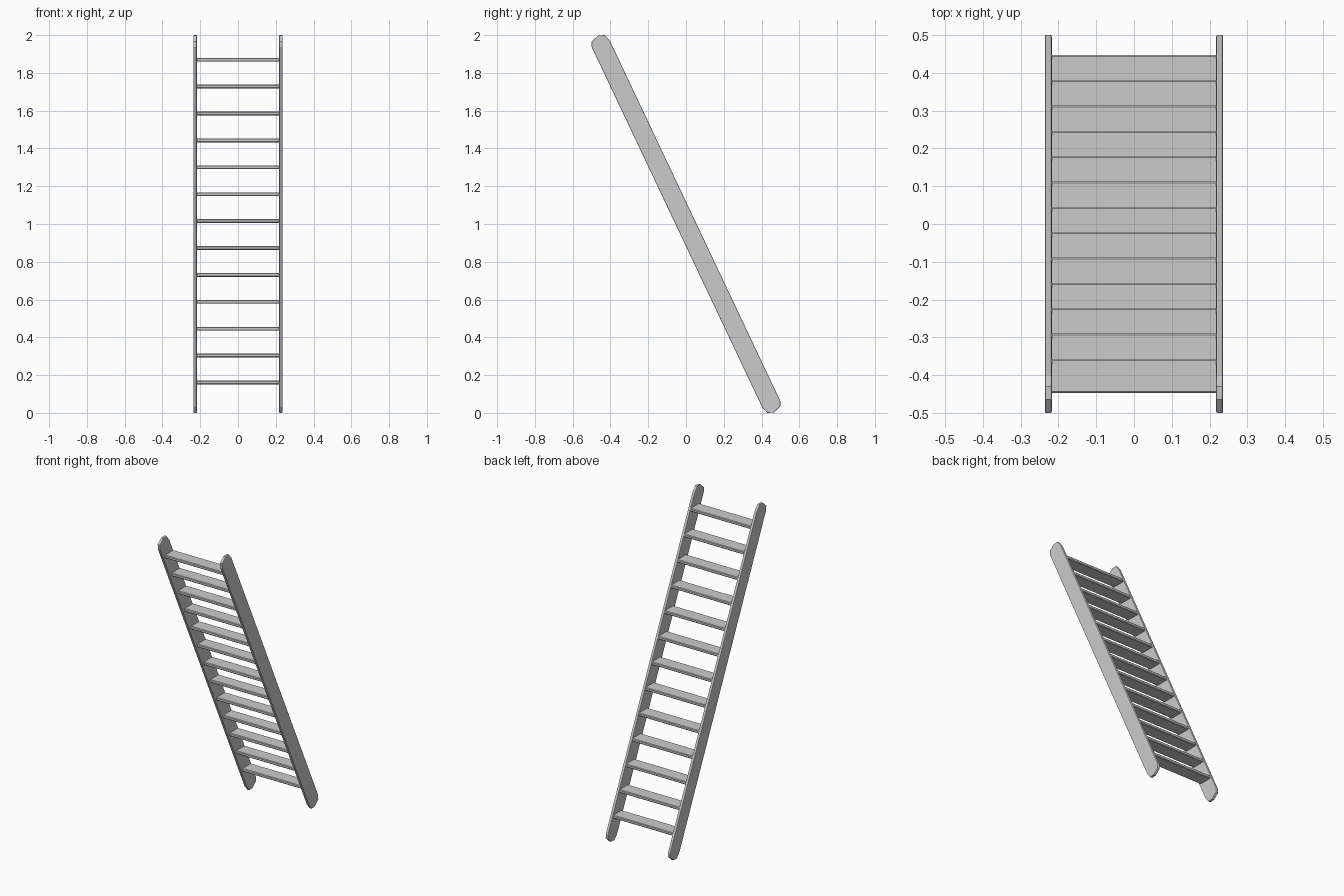
import bpy, bmesh
from mathutils import Vector

if "Cube" in bpy.data.objects:
    bpy.data.objects.remove(bpy.data.objects["Cube"])

RAIL_X = 0.2265      # centre of each side rail
RAIL_T = 0.018       # rail thickness
RUNGS = 13


def finish(name, bm, bevel, segments):
    bmesh.ops.recalc_face_normals(bm, faces=bm.faces)
    mesh = bpy.data.meshes.new(name)
    bm.to_mesh(mesh)
    bm.free()
    obj = bpy.data.objects.new(name, mesh)
    bpy.context.collection.objects.link(obj)
    mod = obj.modifiers.new("soft_edges", 'BEVEL')
    mod.width = bevel
    mod.segments = segments
    mod.limit_method = 'ANGLE'
    mod.angle_limit = 1.05   # only the outer edges, not the end facets
    return obj


# Slanted side rail: top end facets (y, z), bottom end is the same turned half round
top_end = [(-0.499, 1.936), (-0.5, 1.966), (-0.464, 1.998),
           (-0.43, 2.0), (-0.402, 1.968)]
outline = top_end + [(-y, 2.0 - z) for y, z in top_end]


def side_rail(name, x):
    bm = bmesh.new()
    verts = [bm.verts.new((x - RAIL_T / 2, y, z)) for y, z in outline]
    face = bm.faces.new(verts)
    ext = bmesh.ops.extrude_face_region(bm, geom=[face])
    moved = [g for g in ext["geom"] if isinstance(g, bmesh.types.BMVert)]
    bmesh.ops.translate(bm, vec=(RAIL_T, 0, 0), verts=moved)
    return finish(name, bm, 0.004, 2)


side_rail("left_rail", -RAIL_X)
side_rail("right_rail", RAIL_X)


# Flat horizontal step boards between the rails
def step(name, y, z):
    bm = bmesh.new()
    bmesh.ops.create_cube(bm, size=1.0)
    for v in bm.verts:
        v.co = Vector((v.co.x * 0.442, v.co.y * 0.091 + y, v.co.z * 0.02 + z))
    return finish(name, bm, 0.004, 1)


for i in range(RUNGS):
    t = i / (RUNGS - 1)
    step(f"step_{i + 1}", 0.402 - 0.804 * t, 0.161 + 1.709 * t)
